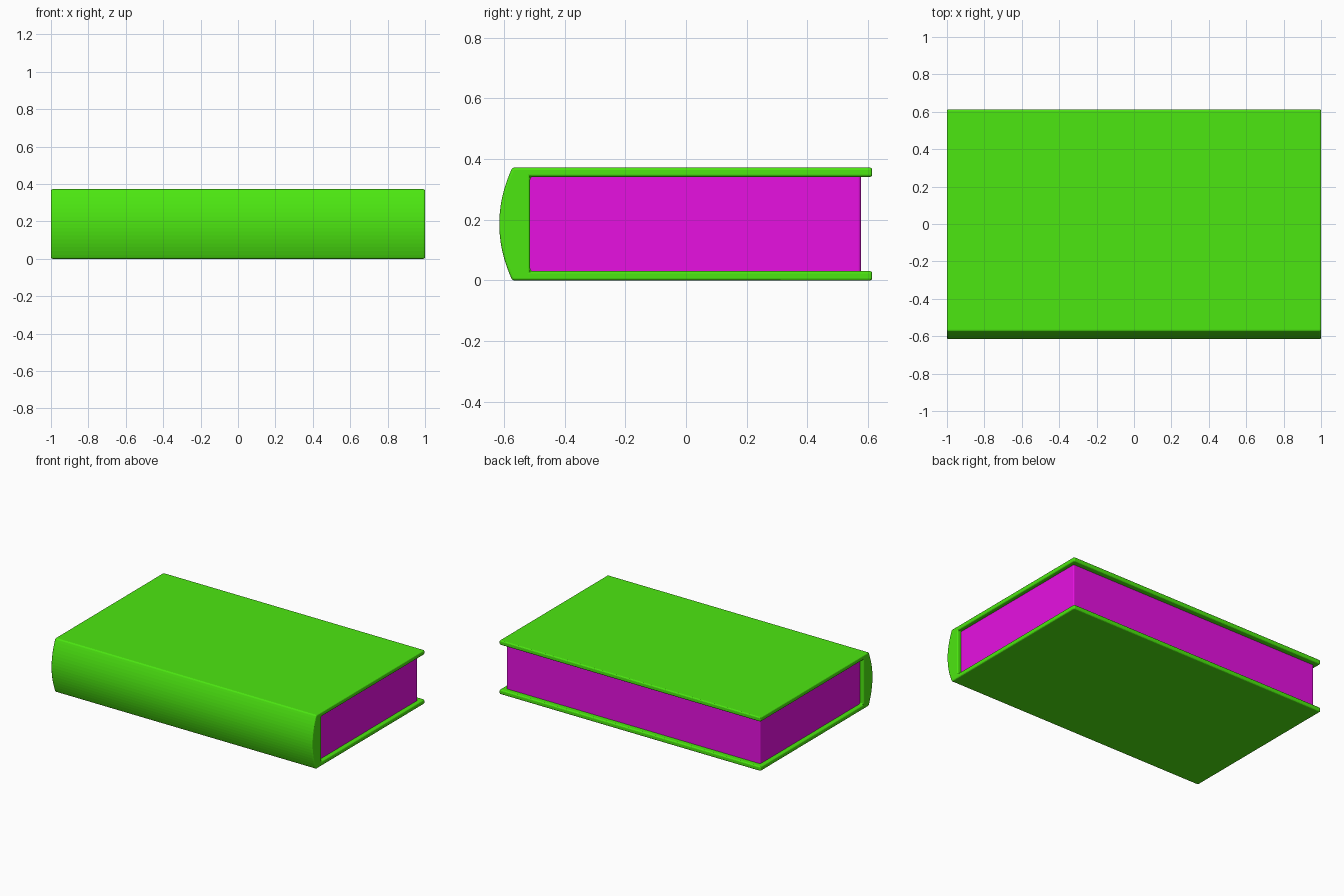
import bpy, bmesh

cube = bpy.data.objects.get("Cube")
if cube:
    bpy.data.objects.remove(cube, do_unlink=True)

HEIGHT, BOARD = 0.372, 0.031       # total thickness, cover board thickness
BACK, HINGE, GUTTER = 0.613, -0.572, -0.513
BULGE, STEPS = 0.043, 18           # rounded spine


def material(name, color):
    mat = bpy.data.materials.new(name)
    mat.use_nodes = True
    mat.diffuse_color = color
    mat.node_tree.nodes["Principled BSDF"].inputs["Base Color"].default_value = color
    return mat


def extrude_profile(name, profile, half_width, mat, bevel):
    """Extrude a (y, z) outline along x and soften its edges."""
    bm = bmesh.new()
    face = bm.faces.new([bm.verts.new((-half_width, y, z)) for y, z in profile])
    ext = bmesh.ops.extrude_face_region(bm, geom=[face])["geom"]
    verts = [v for v in ext if isinstance(v, bmesh.types.BMVert)]
    bmesh.ops.translate(bm, verts=verts, vec=(2 * half_width, 0, 0))
    bmesh.ops.recalc_face_normals(bm, faces=bm.faces)
    mesh = bpy.data.meshes.new(name)
    bm.to_mesh(mesh)
    bm.free()
    mesh.materials.append(mat)
    obj = bpy.data.objects.new(name, mesh)
    bpy.context.collection.objects.link(obj)
    mod = obj.modifiers.new("soft_edges", "BEVEL")
    mod.width, mod.segments = bevel, 3
    mod.limit_method = "ANGLE"
    return obj


green = material("cover_green", (0.073, 0.8, 0.0055, 1))
magenta = material("page_magenta", (0.8, 0.0055, 0.755, 1))

# Cover: two boards joined by a rounded spine
top = HEIGHT - BOARD
spine = []
for i in range(STEPS + 1):
    t = i / STEPS
    spine.append((HINGE - BULGE * 4 * t * (1 - t), HEIGHT * (1 - t)))
outline = spine + [(BACK, 0), (BACK, BOARD), (GUTTER, BOARD),
                   (GUTTER, top), (BACK, top), (BACK, HEIGHT)]
extrude_profile("cover", outline, 1.0, green, 0.008)

# Page block, set in from the cover edges and tucked into spine and boards
tuck = 0.01
front, rear = GUTTER - tuck, 0.576
low, high = BOARD - tuck, top + tuck
extrude_profile("pages", [(front, low), (rear, low), (rear, high), (front, high)],
                0.972, magenta, 0.008)
